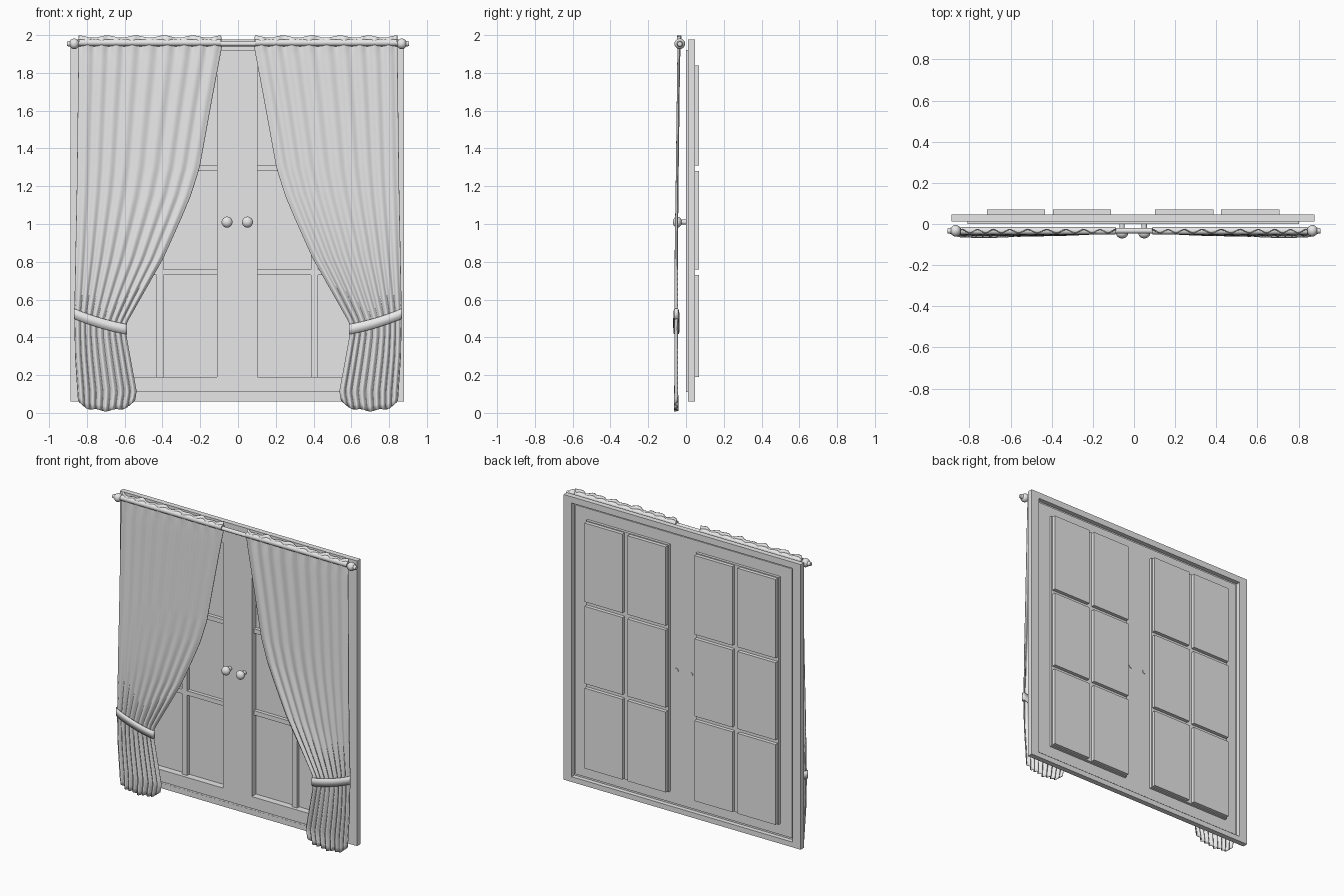
import bpy, bmesh, math
from mathutils import Matrix, Vector

if "Cube" in bpy.data.objects:
    bpy.data.objects.remove(bpy.data.objects["Cube"], do_unlink=True)

GREY = (0.8, 0.8, 0.8, 1)
mat = bpy.data.materials.new("light_grey")
mat.use_nodes = True
mat.diffuse_color = GREY
mat.node_tree.nodes["Principled BSDF"].inputs["Base Color"].default_value = GREY

CX = -0.004  # centre line of the window


def finish(name, bm, smooth=None):
    bmesh.ops.recalc_face_normals(bm, faces=bm.faces)
    me = bpy.data.meshes.new(name)
    bm.to_mesh(me)
    bm.free()
    me.materials.append(mat)
    ob = bpy.data.objects.new(name, me)
    bpy.context.collection.objects.link(ob)
    if smooth:
        bpy.ops.object.select_all(action='DESELECT')
        ob.select_set(True)
        bpy.context.view_layer.objects.active = ob
        bpy.ops.object.shade_smooth_by_angle(angle=math.radians(smooth))
    return ob


def lattice(name, xs, zs, y0, y1, filled):
    """Flat board on a grid of lines; only the cells chosen by the rule are solid."""
    bm = bmesh.new()
    v = [[bm.verts.new((CX + x, y0, z)) for z in zs] for x in xs]
    for i in range(len(xs) - 1):
        for j in range(len(zs) - 1):
            if filled(i, j):
                bm.faces.new((v[i][j], v[i + 1][j], v[i + 1][j + 1], v[i][j + 1]))
    bmesh.ops.delete(bm, geom=[p for p in bm.verts if not p.link_faces], context='VERTS')
    out = bmesh.ops.extrude_face_region(bm, geom=bm.faces[:])
    moved = [g for g in out["geom"] if isinstance(g, bmesh.types.BMVert)]
    bmesh.ops.translate(bm, verts=moved, vec=(0, y1 - y0, 0))
    return finish(name, bm)


def ring(name, x_out, x_in, z_out, z_in, y0, y1):
    xs = [-x_out, -x_in, x_in, x_out]
    zs = [z_out[0], z_in[0], z_in[1], z_out[1]]
    return lattice(name, xs, zs, y0, y1, lambda i, j: (i, j) != (1, 1))


def turned(bm, r0, r1, a, b):
    """Tapered cylinder from point a to point b."""
    a, b = Vector(a), Vector(b)
    d = b - a
    m = Matrix.Translation((a + b) / 2) @ d.to_track_quat('Z', 'Y').to_matrix().to_4x4()
    bmesh.ops.create_cone(bm, cap_ends=True, segments=24, radius1=r0, radius2=r1,
                          depth=d.length, matrix=m)


def ball(bm, centre, r):
    m = Matrix.Translation(centre) @ Matrix.Diagonal((*r, 1))
    bmesh.ops.create_uvsphere(bm, u_segments=24, v_segments=16, radius=1, matrix=m)


def interp(table, z):
    for (z0, a), (z1, b) in zip(table, table[1:]):
        if z >= z1:
            t = min(1, (z0 - z) / (z0 - z1))
            return a + (b - a) * max(0, t)
    return table[-1][1]


# Outer frame and the thin strip behind the door edges
ring("outer_frame", 0.882, 0.822, (0.06, 1.977), (0.095, 1.935), 0.011, 0.047)
ring("frame_rebate", 0.83, 0.78, (0.085, 1.94), (0.15, 1.88), 0.012, 0.017)

# Window board with two openings
PX = [0.107, 0.39, 0.428, 0.711]
PZ = [0.19, 0.73, 0.76, 1.28, 1.31, 1.84]
lattice("window_board", [-0.805, -PX[3], -PX[0], PX[0], PX[3], 0.805],
        [0.11, PZ[0], PZ[-1], 1.92], 0.0, 0.028,
        lambda i, j: not (j == 1 and i in (1, 3)))

# Panes, glazing bars and the surrounding casing of each leaf
for side, s in (("left", 1), ("right", -1)):
    xs = sorted(s * x for x in PX)
    lattice(side + "_panes", xs, PZ, 0.045, 0.07, lambda i, j: i != 1 and j % 2 == 0)
    lattice(side + "_glazing_bars", xs, PZ, 0.022, 0.046, lambda i, j: i == 1 or j % 2 == 1)
    w = 0.006
    lattice(side + "_casing", [xs[0] - w, xs[0], xs[-1], xs[-1] + w],
            [PZ[0] - w, PZ[0], PZ[-1], PZ[-1] + w], 0.02, 0.046,
            lambda i, j: (i, j) != (1, 1))

# Knobs
for side, s in (("left", 1), ("right", -1)):
    x = CX + s * 0.054
    bm = bmesh.new()
    ball(bm, (x, -0.046, 1.01), (0.029, 0.024, 0.029))
    turned(bm, 0.013, 0.013, (x, -0.04, 1.01), (x, 0.032, 1.01))
    finish(side + "_knob", bm, 40)

# Curtain rod with finials
ROD_Y, ROD_Z = -0.033, 1.954
bm = bmesh.new()
turned(bm, 0.013, 0.013, (-0.87, ROD_Y, ROD_Z), (0.87, ROD_Y, ROD_Z))
finish("curtain_rod", bm, 40)
for side, s in (("left", 1), ("right", -1)):
    bm = bmesh.new()
    ball(bm, (s * 0.867, ROD_Y, ROD_Z), (0.026, 0.028, 0.028))
    turned(bm, 0.016, 0.012, (s * 0.885, ROD_Y, ROD_Z), (s * 0.906, ROD_Y, ROD_Z))
    finish(side + "_finial", bm, 40)

# Curtain edges: (height, distance from centre)
INNER = [(2.0, 0.09), (1.94, 0.085), (1.62, 0.145), (1.3, 0.203), (1.15, 0.25), (1.02, 0.305),
         (0.82, 0.395), (0.48, 0.588), (0.41, 0.592), (0.11, 0.537), (0.0, 0.56)]
OUTER = [(2.0, 0.843), (1.2, 0.853), (0.52, 0.866), (0.3, 0.862), (0.0, 0.842)]
DEPTH = [(2.0, -0.035), (1.85, -0.039), (0.9, -0.051), (0.0, -0.052)]
FOLD = [(2.0, 0.010), (1.9, 0.005), (1.2, 0.005), (0.6, 0.007), (0.45, 0.006), (0.0, 0.009)]
COLS, ROWS, PLEATS = 90, 70, 9


def tie_z(x):
    t = (abs(x) - 0.59) / 0.277
    return 0.443 + 0.05 * t + 0.032 * t * t


for side, s in (("left", 1), ("right", -1)):
    # Pleated cloth
    bm = bmesh.new()
    grid = []
    for i in range(COLS + 1):
        u = i / COLS
        wave = math.cos(math.tau * PLEATS * u + 0.9 * math.sin(7 * u))
        edge = abs(2 * u - 1) ** 3
        low = 0.013 + 0.045 * edge + 0.005 * math.cos(math.tau * 3 * u)
        high = 1.992 + 0.006 * math.cos(math.tau * 5 * u)
        col = []
        for j in range(ROWS + 1):
            z = low + (high - low) * j / ROWS
            a, b = interp(INNER, z), interp(OUTER, z)
            y = interp(DEPTH, z) + interp(FOLD, z) * wave
            col.append(bm.verts.new((s * (a + (b - a) * u), y, z)))
        grid.append(col)
    for c0, c1 in zip(grid, grid[1:]):
        for j in range(ROWS):
            bm.faces.new((c0[j], c1[j], c1[j + 1], c0[j + 1]))
    cloth = finish(side + "_curtain", bm, 60)
    mod = cloth.modifiers.new("thickness", 'SOLIDIFY')
    mod.thickness, mod.offset = 0.005, 0

    # Rod pocket
    bm = bmesh.new()
    turned(bm, 0.018, 0.018, (s * 0.09, ROD_Y, ROD_Z + 0.006), (s * 0.842, ROD_Y, ROD_Z + 0.006))
    finish(side + "_rod_pocket", bm, 40)

    # Tieback loop
    bm = bmesh.new()
    loop = []
    for k in range(48):
        t = math.tau * k / 48
        c, d = math.cos(t), math.sin(t)
        x = s * (0.728 + 0.139 * c)
        y = -0.051 + 0.014 * math.copysign(abs(d) ** 0.4, d)
        loop.append([bm.verts.new((x, y, tie_z(x) + h)) for h in (-0.027, 0.027)])
    for p, q in zip(loop, loop[1:] + loop[:1]):
        bm.faces.new((p[0], q[0], q[1], p[1]))
    band = finish(side + "_tieback", bm, 50)
    mod = band.modifiers.new("thickness", 'SOLIDIFY')
    mod.thickness, mod.offset = 0.005, 0
